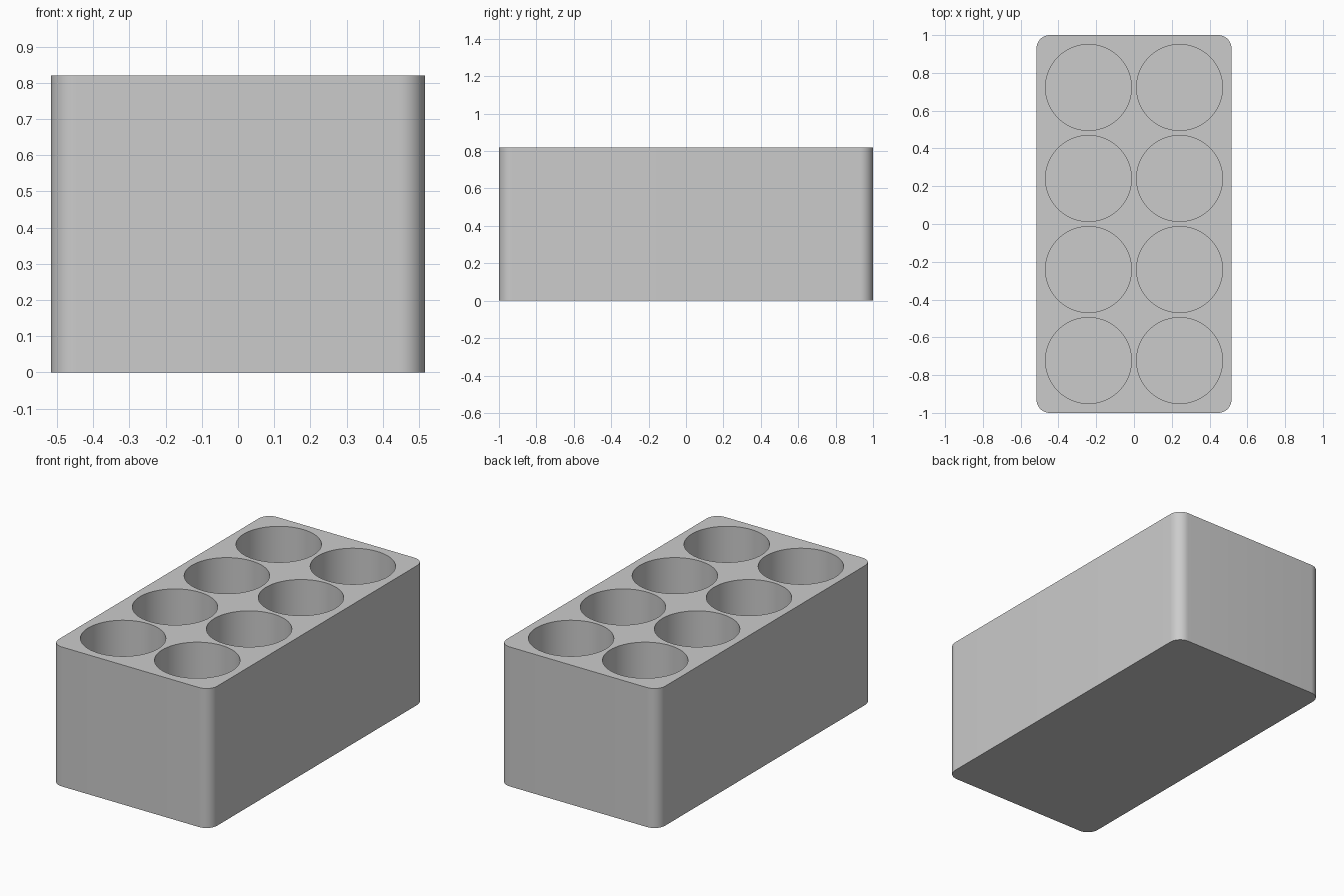
import bpy
import bmesh
from math import cos, sin, pi, radians

cube = bpy.data.objects.get("Cube")
if cube:
    bpy.data.objects.remove(cube, do_unlink=True)

HALF_X, HALF_Y, HEIGHT = 0.516, 1.0, 0.82
CORNER = 0.07
FLOOR = 0.05
HOLE_RADIUS, PITCH = 0.2275, 0.482
ROWS, COLUMNS = 4, 2

# Plain grey plastic
grey = bpy.data.materials.new("light_grey")
grey.use_nodes = True
colour = (0.6, 0.6, 0.6, 1)
grey.diffuse_color = colour
grey.node_tree.nodes["Principled BSDF"].inputs["Base Color"].default_value = colour


def prism(bm, outline, bottom, top):
    """Extrude a closed outline from bottom to top."""
    face = bm.faces.new([bm.verts.new((x, y, bottom)) for x, y in outline])
    moved = bmesh.ops.extrude_face_region(bm, geom=[face])["geom"]
    verts = [v for v in moved if isinstance(v, bmesh.types.BMVert)]
    bmesh.ops.translate(bm, verts=verts, vec=(0, 0, top - bottom))


def make_object(name, bm):
    bmesh.ops.recalc_face_normals(bm, faces=bm.faces)
    mesh = bpy.data.meshes.new(name)
    bm.to_mesh(mesh)
    bm.free()
    mesh.materials.append(grey)
    obj = bpy.data.objects.new(name, mesh)
    bpy.context.collection.objects.link(obj)
    return obj


def arc(cx, cy, radius, start, sweep, steps):
    return [(cx + radius * cos(start + sweep * i / steps),
             cy + radius * sin(start + sweep * i / steps)) for i in range(steps + 1)]


# Block with rounded vertical corners
outline = []
for quarter, (sx, sy) in enumerate([(1, 1), (-1, 1), (-1, -1), (1, -1)]):
    outline += arc(sx * (HALF_X - CORNER), sy * (HALF_Y - CORNER),
                   CORNER, quarter * pi / 2, pi / 2, 12)
bm = bmesh.new()
prism(bm, outline, 0, HEIGHT)
block = make_object("holder_block", bm)

# Round pockets in a grid, open at the top
bm = bmesh.new()
for row in range(ROWS):
    for column in range(COLUMNS):
        x = (column - (COLUMNS - 1) / 2) * PITCH
        y = (row - (ROWS - 1) / 2) * PITCH
        prism(bm, arc(x, y, HOLE_RADIUS, 0, 2 * pi, 96)[:-1], FLOOR, HEIGHT + 0.1)
cutter = make_object("pocket_cutter", bm)
cutter.hide_render = True

# Cut the pockets, then drop the helper
cut = block.modifiers.new("pockets", "BOOLEAN")
cut.operation = "DIFFERENCE"
cut.solver = "EXACT"
cut.object = cutter
bpy.ops.object.select_all(action="DESELECT")
block.select_set(True)
bpy.context.view_layer.objects.active = block
bpy.ops.object.modifier_apply(modifier=cut.name)
bpy.data.objects.remove(cutter, do_unlink=True)

# Smooth curved walls, crisp rims
bpy.ops.object.shade_smooth_by_angle(angle=radians(30))
